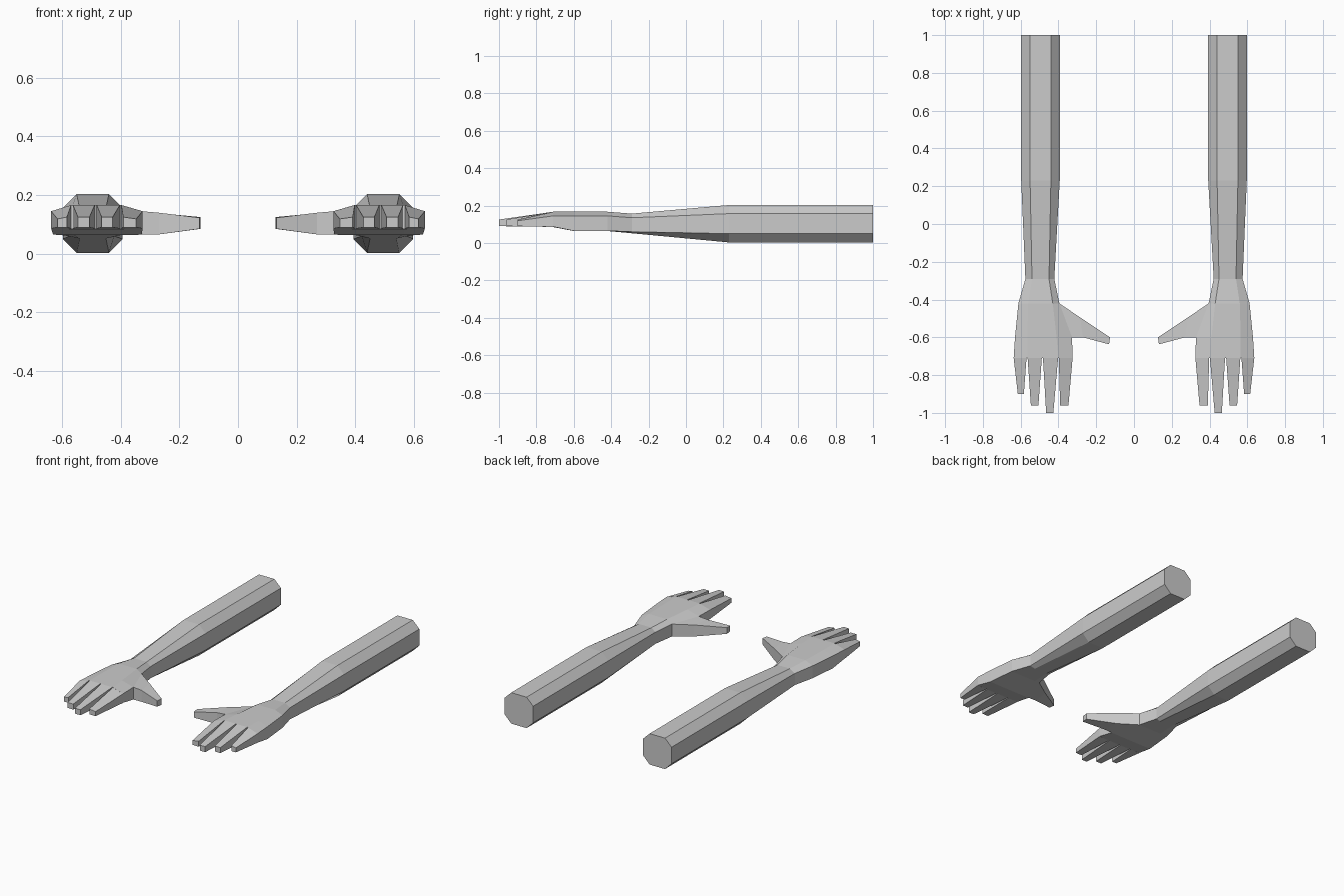
import bpy, bmesh

if "Cube" in bpy.data.objects:
    bpy.data.objects.remove(bpy.data.objects["Cube"])

grey = bpy.data.materials.new("light grey")
grey.diffuse_color = (0.6, 0.6, 0.6, 1)
grey.use_nodes = True
grey.node_tree.nodes["Principled BSDF"].inputs["Base Color"].default_value = grey.diffuse_color


def loft(bm, rings):
    """Skin a list of equal-length point rings and cap both ends."""
    vr = [[bm.verts.new(p) for p in r] for r in rings]
    n = len(vr[0])
    rows = [[bm.faces.new((a[i], a[(i + 1) % n], b[(i + 1) % n], b[i])) for i in range(n)]
            for a, b in zip(vr, vr[1:])]
    bm.faces.new(vr[0])
    bm.faces.new(vr[-1])
    return vr, rows


def finish(bm, name):
    """Turn the mesh into an object mirrored to the other side."""
    bmesh.ops.recalc_face_normals(bm, faces=bm.faces[:])
    me = bpy.data.meshes.new(name)
    bm.to_mesh(me)
    bm.free()
    me.materials.append(grey)
    ob = bpy.data.objects.new(name, me)
    bpy.context.collection.objects.link(ob)
    ob.modifiers.new("other_side", 'MIRROR').use_mirror_merge = False


def section(y, x0, x1, t0, t1, b0, b1, zb, zl, zu, zt):
    """Eight-sided section: side x, top flat x, bottom flat x, four heights."""
    return [(x0, y, zl), (x0, y, zu), (t0, y, zt), (t1, y, zt),
            (x1, y, zu), (x1, y, zl), (b1, y, zb), (b0, y, zb)]


# forearm, wrist and palm
bm = bmesh.new()
verts, rows = loft(bm, [
    section(1.00, 0.393, 0.597, 0.44, 0.55, 0.44, 0.55, 0.003, 0.05, 0.157, 0.203),
    section(0.23, 0.393, 0.597, 0.44, 0.55, 0.44, 0.55, 0.003, 0.05, 0.157, 0.203),
    section(-0.29, 0.422, 0.575, 0.45, 0.54, 0.45, 0.54, 0.052, 0.06, 0.135, 0.157),
    section(-0.42, 0.395, 0.612, 0.43, 0.56, 0.43, 0.56, 0.064, 0.065, 0.145, 0.167),
    section(-0.60, 0.328, 0.630, 0.41, 0.565, 0.41, 0.565, 0.064, 0.065, 0.145, 0.167),
    section(-0.71, 0.325, 0.637, 0.40, 0.565, 0.40, 0.565, 0.085, 0.087, 0.145, 0.167),
])

# thumb, drawn out of the inner side of the palm
bm.faces.remove(rows[3][0])
loop = [verts[3][0], verts[3][1], verts[4][1], verts[4][0]]
for pts in ([(0.285, -0.495, 0.066), (0.285, -0.495, 0.14), (0.27, -0.60, 0.14), (0.27, -0.60, 0.066)],
            [(0.127, -0.60, 0.085), (0.127, -0.60, 0.125), (0.132, -0.637, 0.123), (0.132, -0.637, 0.085)]):
    new = [bm.verts.new(p) for p in pts]
    for i in range(4):
        j = (i + 1) % 4
        bm.faces.new((loop[i], loop[j], new[j], new[i]))
    loop = new
bm.faces.new(loop)
finish(bm, "arm_and_palm")

# fingers: base x range and top heights, tip x range, tip y
for name, a, b, za, zb, c, d, y in (
        ("index_finger", 0.325, 0.398, 0.145, 0.166, 0.347, 0.391, -0.96),
        ("middle_finger", 0.402, 0.482, 0.167, 0.167, 0.427, 0.465, -1.0),
        ("ring_finger", 0.488, 0.563, 0.167, 0.167, 0.506, 0.546, -0.96),
        ("little_finger", 0.569, 0.637, 0.166, 0.145, 0.583, 0.615, -0.90)):
    bm = bmesh.new()
    ta, tb = 0.12 + (za - 0.166) * 0.3, 0.12 + (zb - 0.166) * 0.3
    loft(bm, [[(a, -0.71, 0.086), (a, -0.71, za), (b, -0.71, zb), (b, -0.71, 0.086)],
              [(c, y, 0.09), (c, y, ta + 0.005), (d, y, tb + 0.005), (d, y, 0.09)]])
    finish(bm, name)
